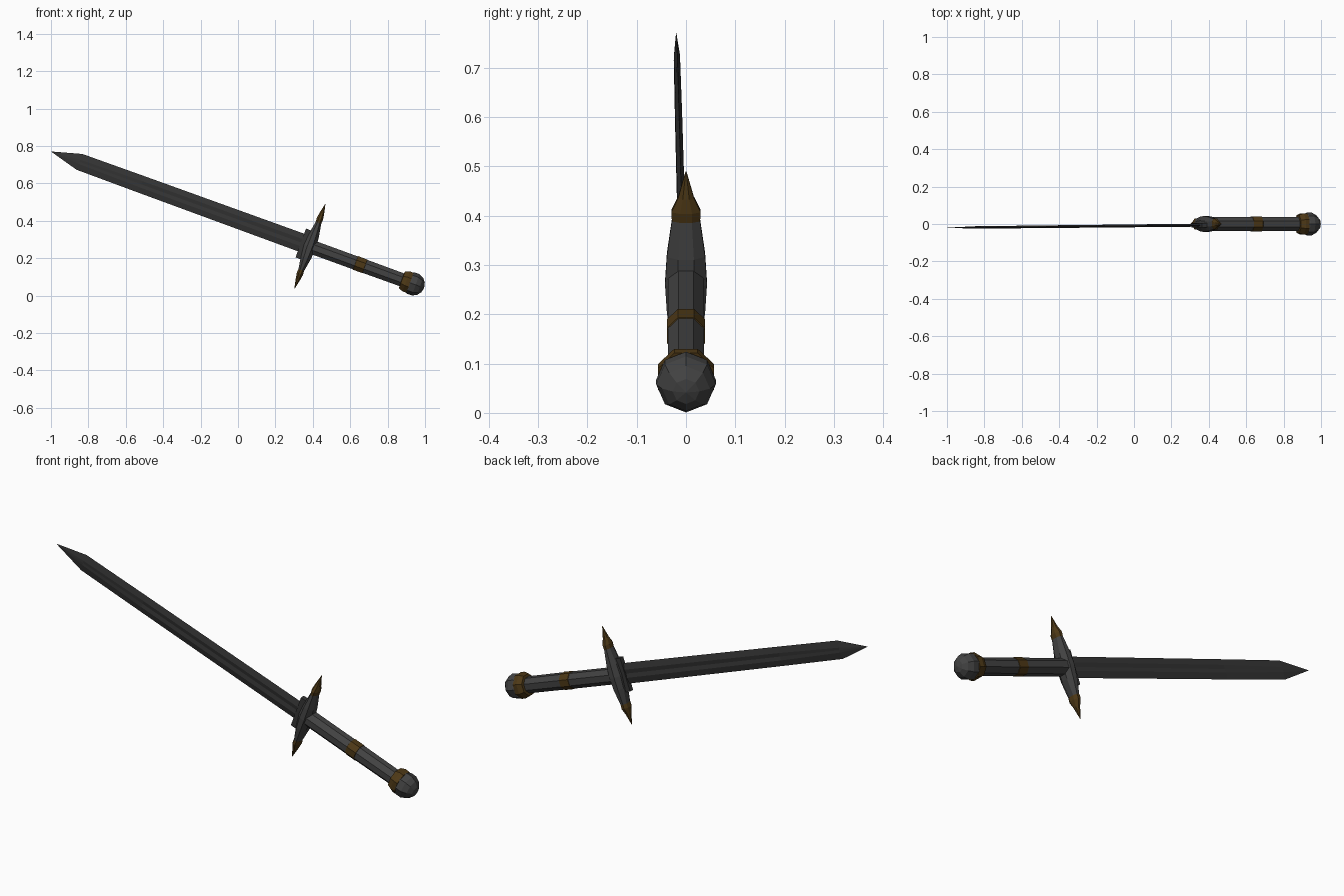
import bpy, bmesh, math
from mathutils import Vector, Matrix

if "Cube" in bpy.data.objects:
    bpy.data.objects.remove(bpy.data.objects["Cube"])

# Sword frame: S runs from pommel to tip, W along the crossguard, T is thickness (y)
ORIGIN = Vector((0.937, 0, 0.0625))
S = Vector((-0.9397, 0, 0.3420))
W = Vector((0.3420, 0, 0.9397))
T = Vector((0, 1, 0))


def place(s, w, t):
    return ORIGIN + S * s + W * w + T * t


def material(name, rgb):
    m = bpy.data.materials.new(name)
    m.diffuse_color = (*rgb, 1)
    m.use_nodes = True
    m.node_tree.nodes["Principled BSDF"].inputs["Base Color"].default_value = m.diffuse_color
    return m


STEEL = material("dark_steel", (0.035, 0.035, 0.035))
GRIP = material("grip_grey", (0.055, 0.055, 0.055))
BRONZE = material("bronze", (0.075, 0.04, 0.008))


def finish(name, bm, mats):
    bmesh.ops.recalc_face_normals(bm, faces=bm.faces)
    me = bpy.data.meshes.new(name)
    bm.to_mesh(me)
    bm.free()
    for m in mats:
        me.materials.append(m)
    ob = bpy.data.objects.new(name, me)
    bpy.context.collection.objects.link(ob)
    return ob


def loft(name, sections, mats, bands=None):
    """Skin a list of point rings; bands gives a material index per span."""
    bm = bmesh.new()
    rings = [[bm.verts.new(p) for p in sec] for sec in sections]
    n = len(rings[0])
    for k, (a, b) in enumerate(zip(rings, rings[1:])):
        for i in range(n):
            f = bm.faces.new((a[i], a[(i + 1) % n], b[(i + 1) % n], b[i]))
            f.material_index = bands[k] if bands else 0
    for k, ring in ((0, rings[0]), (-1, rings[-1])):
        bm.faces.new(ring).material_index = bands[k] if bands else 0
    bmesh.ops.remove_doubles(bm, verts=bm.verts, dist=0.0002)
    return finish(name, bm, mats)


def circle(n, r1, r2):
    return [(r1 * math.cos(math.tau * (i + 0.5) / n), r2 * math.sin(math.tau * (i + 0.5) / n)) for i in range(n)]


def turned(name, profile, mats, bands=None):
    return loft(name, [[place(s, a, b) for a, b in circle(8, r, r)] for s, r in profile], mats, bands)


# Pommel: faceted ball
bm = bmesh.new()
bmesh.ops.create_uvsphere(bm, u_segments=8, v_segments=7, radius=0.062)
bm.transform(Matrix.Translation(ORIGIN) @ S.to_track_quat('Z', 'Y').to_matrix().to_4x4())
finish("pommel", bm, [GRIP])

# Collar, and grip with its bronze band
turned("pommel_collar", [(0.018, 0.061), (0.04, 0.062), (0.064, 0.052), (0.066, 0.036)], [BRONZE])
turned("grip", [(0.04, 0.039), (0.275, 0.040), (0.276, 0.042), (0.328, 0.042), (0.329, 0.040), (0.585, 0.040)],
       [GRIP, BRONZE], [0, 1, 1, 1, 0])

# Crossguard: tapered body with bronze finials at both ends
half = [(0, 0.036, 0.046), (0.06, 0.031, 0.042), (0.135, 0.017, 0.031), (0.155, 0.019, 0.032),
        (0.185, 0.014, 0.017), (0.24, 0.0012, 0.0012)]
stations = [(-w, a, b) for w, a, b in reversed(half[1:])] + half
guard = loft("crossguard", [[place(0.588 + x, w, y) for x, y in circle(8, a, b)] for w, a, b in stations],
             [GRIP, BRONZE], [1, 1, 1, 0, 0, 0, 0, 1, 1, 1])

# Thin plate on the blade side of the guard
plate = [(-0.082, -0.012), (0.082, -0.012), (0.082, 0.012), (-0.082, 0.012)]
loft("guard_plate", [[place(s, w, t - 0.006) for w, t in plate] for s in (0.58, 0.64)], [STEEL])


# Blade: hollow fuller that runs out before the point, leaning slightly to -y
def blade_section(s, hw, ridge, thick, core):
    mid = -0.006 - 0.0095 * (s - 0.6)
    c = 0.003
    pts = [(-hw, 0), (-ridge, -thick), (0, -core), (ridge, -thick),
           (hw, 0), (ridge, thick), (0, core), (-ridge, thick)]
    return [place(s, w + c, t + mid) for w, t in pts]


loft("blade", [blade_section(0.6, 0.050, 0.020, 0.008, 0.004),
               blade_section(1.55, 0.047, 0.018, 0.007, 0.004),
               blade_section(1.90, 0.045, 0.012, 0.006, 0.0065),
               blade_section(2.06, 0.0008, 0.0004, 0.0004, 0.0004)], [STEEL])
